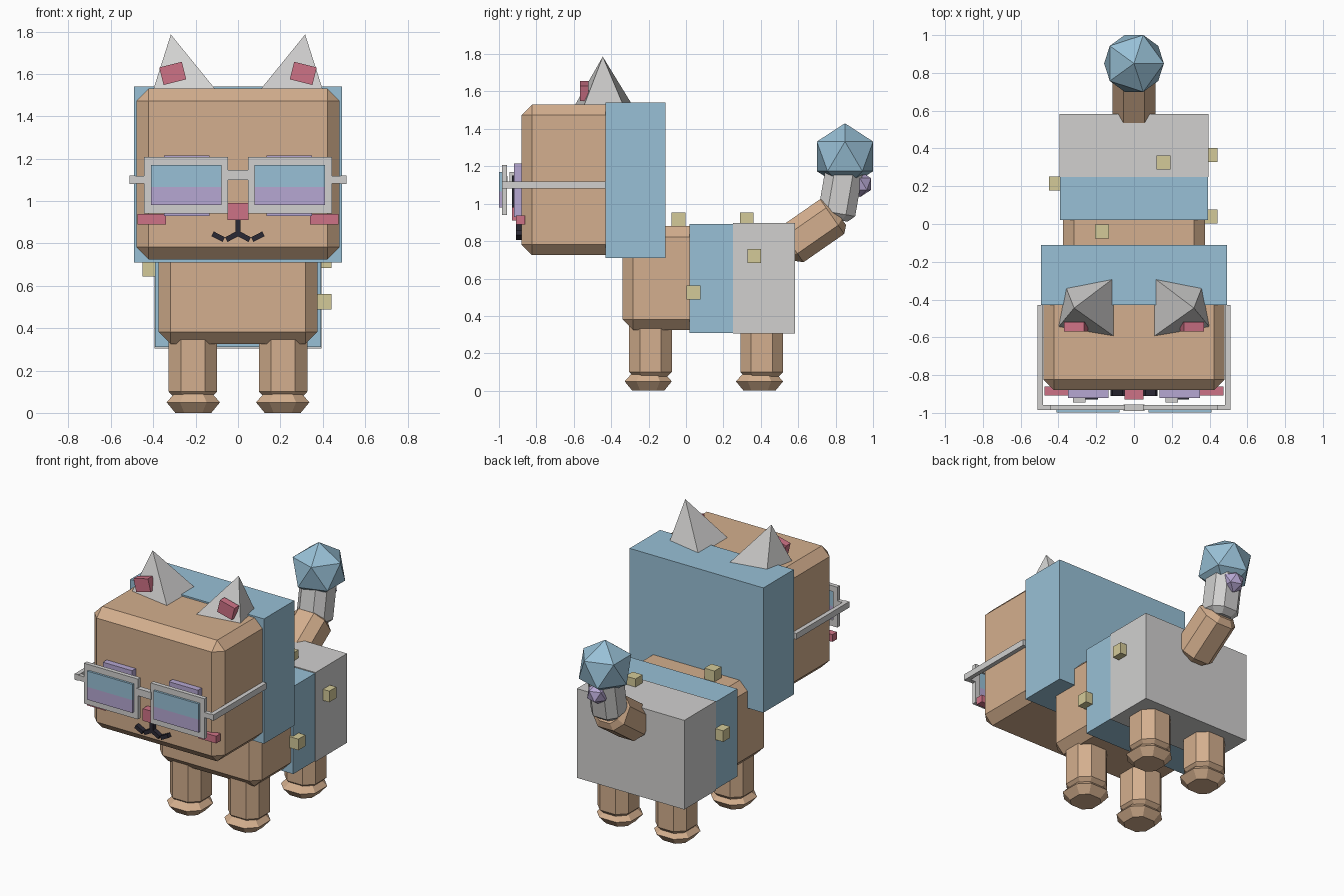
import bpy, bmesh, math
from mathutils import Vector, Matrix

if "Cube" in bpy.data.objects:
    bpy.data.objects.remove(bpy.data.objects["Cube"])


def material(name, r, g, b):
    m = bpy.data.materials.new(name)
    lin = [((c / 255 + 0.055) / 1.055) ** 2.4 for c in (r, g, b)]
    m.diffuse_color = (*lin, 1)
    m.use_nodes = True
    m.node_tree.nodes["Principled BSDF"].inputs["Base Color"].default_value = m.diffuse_color
    return m


TAN = material("tan", 212, 175, 142)
BLUE = material("blue", 152, 192, 214)
GREY = material("light grey", 209, 208, 207)
GOLD = material("gold", 212, 202, 152)
PINK = material("pink", 206, 114, 134)
PURPLE = material("purple", 182, 167, 210)
BLACK = material("black", 42, 40, 52)


def finish(name, bm, mat):
    bmesh.ops.recalc_face_normals(bm, faces=bm.faces)
    me = bpy.data.meshes.new(name)
    bm.to_mesh(me)
    bm.free()
    me.materials.append(mat)
    ob = bpy.data.objects.new(name, me)
    bpy.context.collection.objects.link(ob)
    return ob


def box(name, mat, x, y, z, bevel=0, tilt=0):
    """Box from (min, max) ranges, optionally chamfered or tilted about y."""
    lo, hi = Vector((x[0], y[0], z[0])), Vector((x[1], y[1], z[1]))
    bm = bmesh.new()
    bmesh.ops.create_cube(bm, size=1, matrix=Matrix.Diagonal((*(hi - lo), 1)))
    if bevel:
        bmesh.ops.bevel(bm, geom=bm.edges[:], offset=bevel, segments=1, affect='EDGES')
    bm.transform(Matrix.Translation((lo + hi) / 2) @ Matrix.Rotation(tilt, 4, 'Y'))
    return finish(name, bm, mat)


def prism(name, mat, start, direction, rings):
    """Eight-sided chamfered column: rings are (distance, half width)."""
    bm = bmesh.new()
    loops = []
    for t, w in rings:
        c = w * 0.5
        pts = [(w, -c), (w, c), (c, w), (-c, w), (-w, c), (-w, -c), (-c, -w), (c, -w)]
        loops.append([bm.verts.new((px, py, t)) for px, py in pts])
    for a, b in zip(loops, loops[1:]):
        for i in range(8):
            j = (i + 1) % 8
            bm.faces.new((a[i], a[j], b[j], b[i]))
    bm.faces.new(loops[0])
    bm.faces.new(loops[-1])
    angle = math.atan2(direction[0], direction[1])  # lean from z towards +y
    bm.transform(Matrix.Translation(start) @ Matrix.Rotation(-angle, 4, 'X'))
    return finish(name, bm, mat)


def gem(name, mat, centre, radius):
    bm = bmesh.new()
    bmesh.ops.create_icosphere(bm, subdivisions=1, radius=radius,
                               matrix=Matrix.Translation(centre))
    return finish(name, bm, mat)


def bar(name, mat, a, b, width, y):
    """Thin stroke on the face between two (x, z) points."""
    dx, dz = b[0] - a[0], b[1] - a[1]
    n, cx, cz = math.hypot(dx, dz) / 2, (a[0] + b[0]) / 2, (a[1] + b[1]) / 2
    return box(name, mat, (cx - n, cx + n), y, (cz - width / 2, cz + width / 2),
               tilt=-math.atan2(dz, dx))


def span(s, a, b):
    return tuple(sorted((s * a, s * b)))


# Head, body and coloured bands
box("head", TAN, (-.48, .48), (-.88, -.25), (.725, 1.53), .057)
box("head_band", BLUE, (-.492, .492), (-.43, -.11), (.71, 1.54))
box("body", TAN, (-.375, .375), (-.34, .2), (.325, .88), .057)
box("body_band", BLUE, (-.392, .392), (.02, .25), (.31, .892))
box("hindquarters", GREY, (-.395, .395), (.25, .582), (.305, .898))

# Legs and feet
for s, side in ((-1, "left"), (1, "right")):
    for y, end in ((-.19, "front"), (.405, "rear")):
        prism(f"{end}_leg_{side}", TAN, (s * .213, y, 0), (0, 1),
              [(.07, .085), (.10, .114), (.40, .114)])
        prism(f"{end}_foot_{side}", TAN, (s * .211, y - .012, 0), (0, 1),
              [(0, .085), (.05, .126), (.09, .09)])

# Tail
prism("tail_base", TAN, (0, .535, .76), (.82, .57),
      [(0, .08), (.035, .113), (.30, .113), (.335, .08)])
prism("tail_tip", GREY, (0, .80, .915), (.17, .98),
      [(0, .065), (.035, .1), (.29, .1), (.31, .07)])
gem("tail_ball", BLUE, (0, .85, 1.253), .177)
gem("tail_bead", PURPLE, (0, .93, 1.105), .07)

# Small cubes on the body
for i, (x, y, z) in enumerate([(-.17, -.04, .915), (.155, .325, .915), (.405, .365, .72),
                               (.405, .04, .525), (-.42, .215, .68)]):
    h = .037 if i != 4 else .03
    box(f"body_cube_{i + 1}", GOLD, (x - h, x + h), (y - .037, y + .037), (z - .037, z + .037))

for s, side in ((-1, "left"), (1, "right")):
    # Ears
    bm = bmesh.new()
    base = [bm.verts.new((s * x, y, 1.525)) for x, y in
            ((.105, -.285), (.105, -.595), (.40, -.545), (.36, -.335))]
    tip = bm.verts.new((s * .317, -.445, 1.786))
    bm.faces.new(base)
    for i in range(4):
        bm.faces.new((base[i], base[(i + 1) % 4], tip))
    finish(f"ear_{side}", bm, GREY)
    box(f"inner_ear_{side}", PINK, span(s, .253, .363), (-.568, -.52), (1.56, 1.645),
        tilt=s * math.radians(14))

    # Cheeks and eyes
    box(f"cheek_{side}", PINK, span(s, .34, .475), (-.908, -.86), (.89, .938))
    box(f"eye_{side}", PURPLE, span(s, .135, .35), (-.92, -.87), (.93, 1.215))
    box(f"pupil_{side}", BLACK, span(s, .19, .29), (-.929, -.919), (.98, 1.15))
    hx = s * .245 - .045
    box(f"eye_glint_{side}", GREY, (hx - .033, hx + .033), (-.945, -.92), (1.10, 1.17))

    # Glasses frame
    fy = (-.985, -.957)
    box(f"frame_top_{side}", GREY, span(s, .047, .443), fy, (1.17, 1.208))
    box(f"frame_bottom_{side}", GREY, span(s, .047, .443), fy, (.94, .98))
    box(f"frame_inner_{side}", GREY, span(s, .047, .077), fy, (.98, 1.17))
    box(f"frame_outer_{side}", GREY, span(s, .41, .443), fy, (.98, 1.17))
    # Two-tone lens: upper half blue, lower half purple
    for nm, m, z in (("upper", BLUE, (1.065, 1.17)), ("lower", PURPLE, (.98, 1.065))):
        box(f"lens_{nm}_{side}", m, span(s, .077, .41), (-.999, -.97), z)
    # Hinge and temple arm
    box(f"hinge_{side}", GREY, span(s, .44, .49), (-.985, -.957), (1.083, 1.117))
    box(f"temple_{side}", GREY, span(s, .483, .511), (-.985, -.43), (1.08, 1.12))

    # Mouth halves
    bar(f"mouth_inner_{side}", BLACK, (0, .847), (s * .055, .818), .025, (-.91, -.87))
    bar(f"mouth_outer_{side}", BLACK, (s * .067, .818), (s * .12, .845), .025, (-.91, -.87))

# Glasses bridge, nose and mouth stem
box("glasses_bridge", GREY, (-.055, .055), (-.99, -.955), (1.10, 1.147))
box("nose", PINK, (-.05, .05), (-.93, -.87), (.91, .99))
box("mouth_stem", BLACK, (-.012, .012), (-.91, -.87), (.84, .912))
